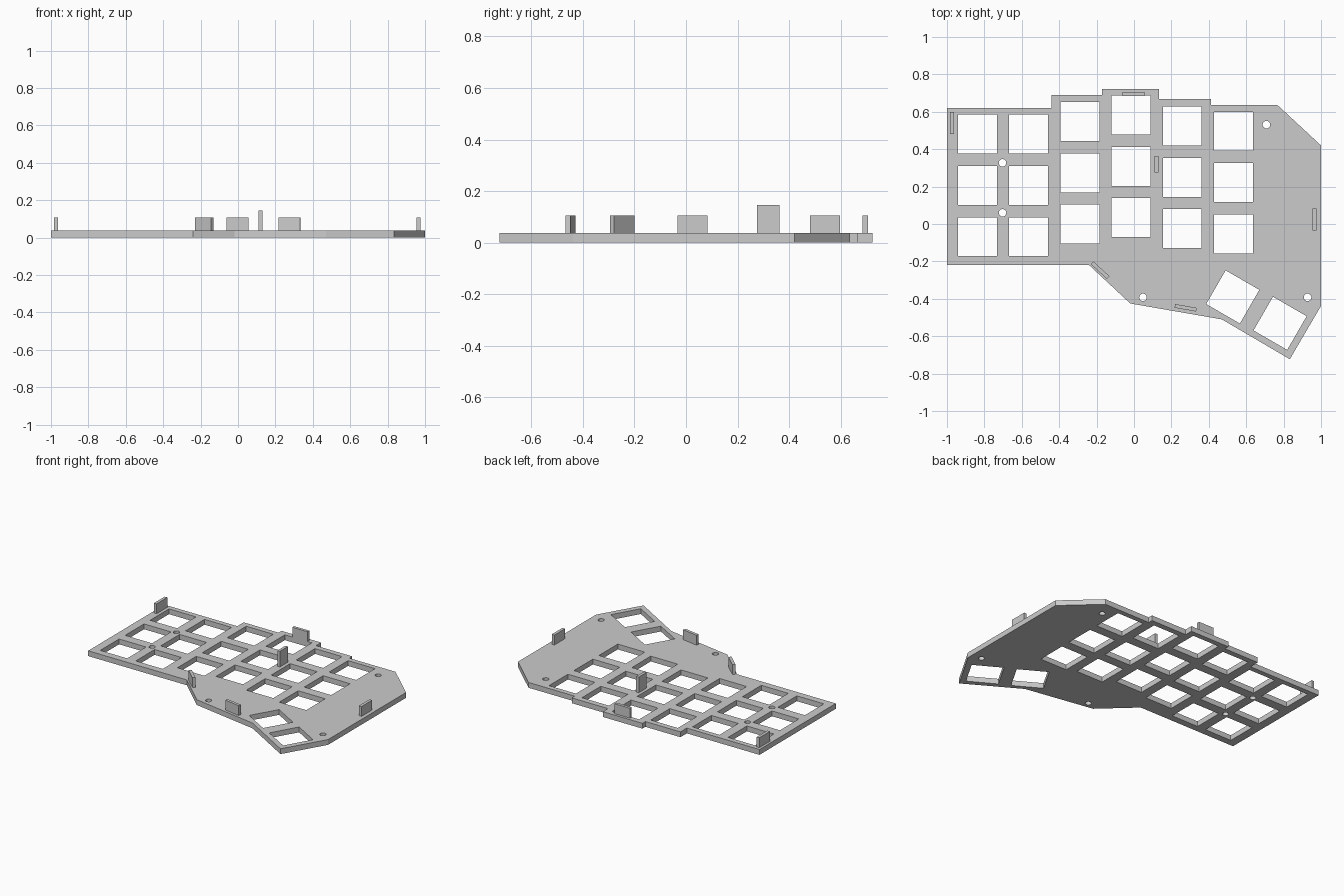
import bpy
from math import radians, cos, sin, tau
from mathutils import Matrix, Vector

if "Cube" in bpy.data.objects:
    bpy.data.objects.remove(bpy.data.objects["Cube"])

THICK = 0.037      # plate thickness
KEY = 0.208        # switch opening size
PITCH = 0.2745     # spacing between openings

grey = bpy.data.materials.new("plain_grey")
grey.use_nodes = True
grey.diffuse_color = (0.6, 0.6, 0.6, 1)
grey.node_tree.nodes["Principled BSDF"].inputs["Base Color"].default_value = (0.6, 0.6, 0.6, 1)


def add_loop(curve, points):
    """Add one closed straight-sided loop to a filled curve."""
    spline = curve.splines.new("POLY")
    spline.points.add(len(points) - 1)
    for p, (x, y) in zip(spline.points, points):
        p.co = (x, y, 0, 1)
    spline.use_cyclic_u = True


def square(x, y, degrees=0):
    turn = Matrix.Rotation(radians(degrees), 2)
    h = KEY / 2
    return [Vector((x, y)) + turn @ Vector(c) for c in ((-h, -h), (h, -h), (h, h), (-h, h))]


def circle(x, y, r=0.02, n=32):
    return [(x + r * cos(tau * i / n), y + r * sin(tau * i / n)) for i in range(n)]


# Plate outline
curve = bpy.data.curves.new("plate_profile", "CURVE")
curve.dimensions = "2D"
curve.fill_mode = "BOTH"
curve.extrude = THICK / 2
add_loop(curve, [
    (-1, -0.22), (-0.24, -0.22), (-0.02, -0.425), (0.47, -0.51), (0.833, -0.723),
    (1, -0.438), (1, 0.42), (0.768, 0.635), (0.412, 0.635), (0.412, 0.667),
    (0.134, 0.667), (0.134, 0.723), (-0.17, 0.723), (-0.17, 0.69),
    (-0.44, 0.69), (-0.44, 0.62), (-1, 0.62)])

# Staggered columns of switch openings
for col, top in enumerate((0.481, 0.481, 0.548, 0.583, 0.524, 0.496)):
    for row in range(3):
        add_loop(curve, square(-0.837 + col * 0.2737, top - row * PITCH))

# Angled thumb openings
for x, y in ((0.528, -0.39), (0.781, -0.531)):
    add_loop(curve, square(x, y, -30))

# Screw holes
for x, y in ((-0.703, 0.327), (-0.703, 0.06), (0.708, 0.531), (0.048, -0.392), (0.928, -0.392)):
    add_loop(curve, circle(x, y))

# Turn the filled profile into the plate mesh
profile = bpy.data.objects.new("plate_profile", curve)
bpy.context.collection.objects.link(profile)
bpy.context.view_layer.update()
mesh = bpy.data.meshes.new_from_object(profile.evaluated_get(bpy.context.evaluated_depsgraph_get()))
bpy.data.objects.remove(profile)
mesh.transform(Matrix.Translation((0, 0, THICK / 2)))
mesh.shade_flat()
mesh.materials.clear()
mesh.materials.append(grey)
plate = bpy.data.objects.new("switch_plate", mesh)
bpy.context.collection.objects.link(plate)


# Upright tabs standing on the plate
def tab(name, x, y, degrees, length=0.117, top=0.106):
    bpy.ops.mesh.primitive_cube_add(size=1, location=(x, y, (THICK + top) / 2))
    ob = bpy.context.object
    ob.name = name
    ob.scale = (length, 0.02, top - THICK)
    ob.rotation_euler.z = radians(degrees)
    ob.data.materials.append(grey)


tab("right_edge_tab", -0.973, 0.539, 90)
tab("back_tab", -0.003, 0.695, 0)
tab("left_edge_tab", 0.965, 0.025, 90)
tab("diagonal_front_tab", -0.181, -0.247, -42.5)
tab("front_tab", 0.276, -0.448, -10)
tab("tall_middle_tab", 0.12, 0.319, 90, 0.087, 0.146)
